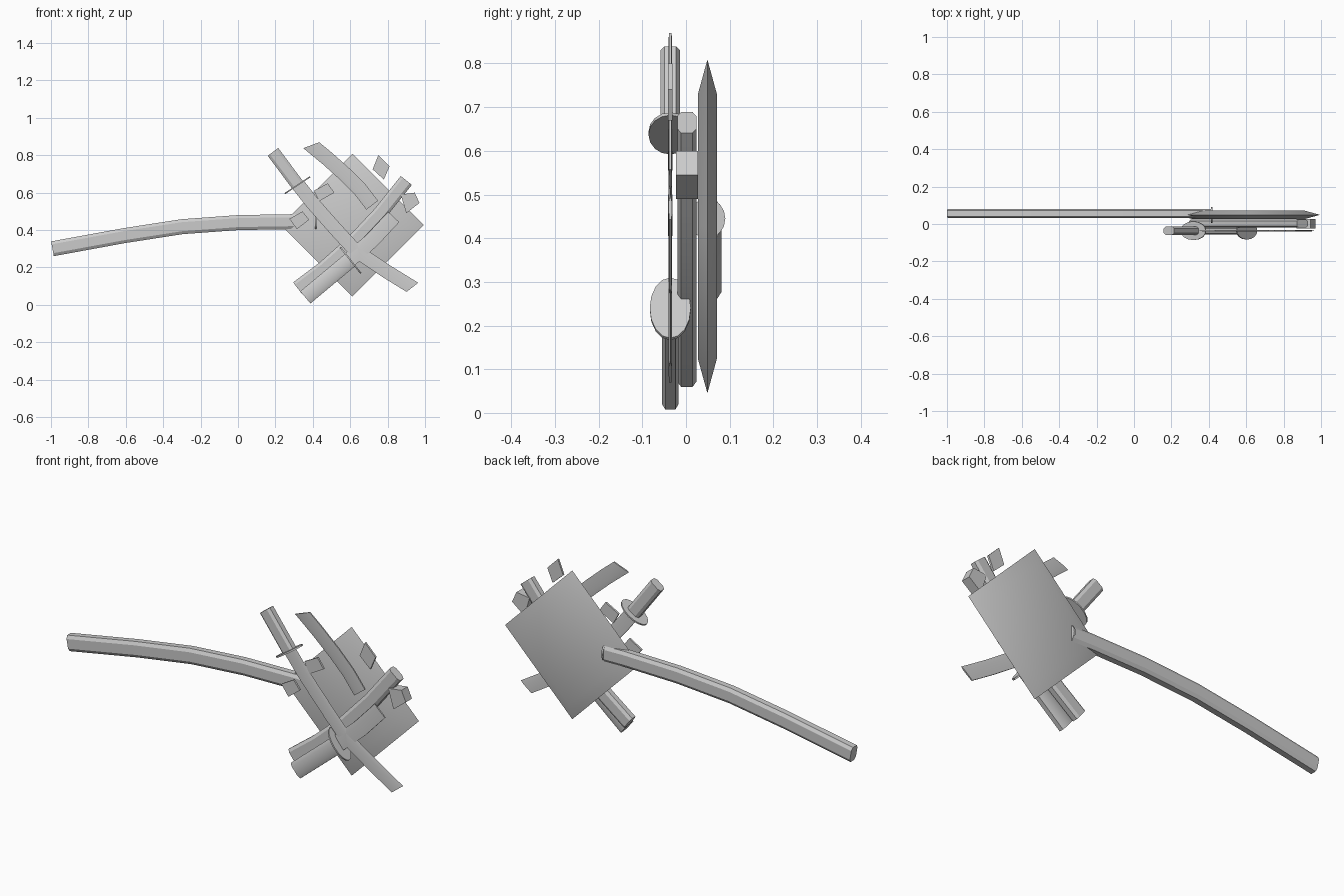
import bpy, bmesh, math
from mathutils import Vector

if "Cube" in bpy.data.objects:
    bpy.data.objects.remove(bpy.data.objects["Cube"])

# cross-sections as (across width, depth) in half-size units
GRIP = [(1, .6), (.6, 1), (-.6, 1), (-1, .6), (-1, -.6), (-.6, -1), (.6, -1), (1, -.6)]
BLADE = [(1, 0), (.5, 1), (-.85, .8), (-.85, -.8), (.5, -1)]


def finish(name, bm):
    bmesh.ops.recalc_face_normals(bm, faces=bm.faces)
    me = bpy.data.meshes.new(name)
    bm.to_mesh(me)
    bm.free()
    ob = bpy.data.objects.new(name, me)
    bpy.context.collection.objects.link(ob)
    bpy.context.view_layer.objects.active = ob
    ob.select_set(True)
    bpy.ops.object.shade_smooth_by_angle(angle=math.radians(30))
    ob.select_set(False)
    return ob


def sweep(name, path, y, width, depth, section, slant=0.0):
    """Sweep a section along a path in the XZ plane; slant skews the last end."""
    pts = [Vector(p) for p in path]
    bm = bmesh.new()
    rings = []
    for i, p in enumerate(pts):
        d = (pts[min(i + 1, len(pts) - 1)] - pts[max(i - 1, 0)]).normalized()
        n = Vector((-d.y, d.x))
        ring = []
        for a, b in section:
            q = p + n * a * width / 2
            if i == len(pts) - 1:
                q += d * slant * a
            ring.append(bm.verts.new((q.x, y + b * depth / 2, q.y)))
        rings.append(ring)
    k = len(section)
    for r, s in zip(rings, rings[1:]):
        for j in range(k):
            bm.faces.new((r[j], r[(j + 1) % k], s[(j + 1) % k], s[j]))
    bm.faces.new(rings[0])
    bm.faces.new(rings[-1])
    return finish(name, bm)


def prism(name, outline, y, depth):
    bm = bmesh.new()
    f = bm.faces.new([bm.verts.new((x, y - depth / 2, z)) for x, z in outline])
    g = bmesh.ops.extrude_face_region(bm, geom=[f])
    bmesh.ops.translate(bm, vec=(0, depth, 0),
                        verts=[v for v in g['geom'] if isinstance(v, bmesh.types.BMVert)])
    return finish(name, bm)


def guard(name, x, y, z, direction, rad, rad_y):
    """Thin oval disc whose axis points along direction in the XZ plane."""
    d = Vector(direction).normalized()
    n = Vector((-d.y, d.x))
    bm = bmesh.new()
    rings = []
    for s in (-.004, .004):
        rings.append([bm.verts.new((x + d.x * s + n.x * rad * math.cos(t),
                                    y + rad_y * math.sin(t),
                                    z + d.y * s + n.y * rad * math.cos(t)))
                      for t in (i * math.tau / 16 for i in range(16))])
    for j in range(16):
        bm.faces.new((rings[0][j], rings[0][j - 1], rings[1][j - 1], rings[1][j]))
    for r in rings:
        bm.faces.new(r)
    return finish(name, bm)


# backing plate: diamond, tapered to a thin rim all round
bm = bmesh.new()
loops = [[bm.verts.new((.612 + sx * r, y, .427 + sz * r))
          for sx, sz in ((1, 0), (0, 1), (-1, 0), (0, -1))]
         for y, r in ((.027, .302), (.049, .382), (.071, .302))]
for a, b in zip(loops, loops[1:]):
    for j in range(4):
        bm.faces.new((a[j], a[j - 1], b[j - 1], b[j]))
bm.faces.new(loops[0])
bm.faces.new(loops[2])
finish("backing_plate", bm)

# long curved handle with its guard
sweep("long_handle", [(-.992, .30), (-.61, .37), (-.30, .418), (0, .44), (.3, .445), (.415, .443)],
      .056, .08, .05, GRIP)
guard("long_handle_guard", .415, .048, .445, (1, 0), .046, .042)

# scabbard and its side knob
sweep("scabbard", [(.318, .09), (.46, .197), (.61, .33), (.76, .49), (.90, .665)],
      .002, .076, .044, GRIP)
prism("scabbard_knob", [(.87, .59), (.945, .6), (.97, .545), (.90, .49)], .002, .05)

# two crossed swords
Y = -.036
sweep("upper_grip", [(.187, .818), (.32, .64)], Y, .07, .044, GRIP)
guard("upper_guard", .318, Y, .64, (.09, -.135), .081, .05)
sweep("upper_blade", [(.32, .64), (.39, .55), (.46, .47), (.545, .375), (.61, .305),
                      (.67, .258), (.80, .172), (.93, .092)],
      Y, .08, .008, BLADE, .015)
sweep("lower_grip", [(.36, .04), (.60, .24)], Y, .085, .038, GRIP)
guard("lower_guard", .602, Y, .238, (.14, .11), .088, .047)
sweep("lower_blade", [(.60, .24), (.72, .345), (.835, .468)], Y, .088, .008, BLADE)
sweep("lower_blade_tip", [(.72, .535), (.655, .62), (.575, .7), (.48, .785), (.395, .855)],
      Y, .085, .008, BLADE, .025)

# small loose collar plates
for i, o in enumerate(([(.405, .61), (.48, .65), (.515, .60), (.435, .555)],
                       [(.275, .46), (.345, .50), (.38, .455), (.315, .405)],
                       [(.75, .80), (.81, .74), (.78, .67), (.72, .725)])):
    prism(f"collar_plate_{i + 1}", o, Y, .01)
